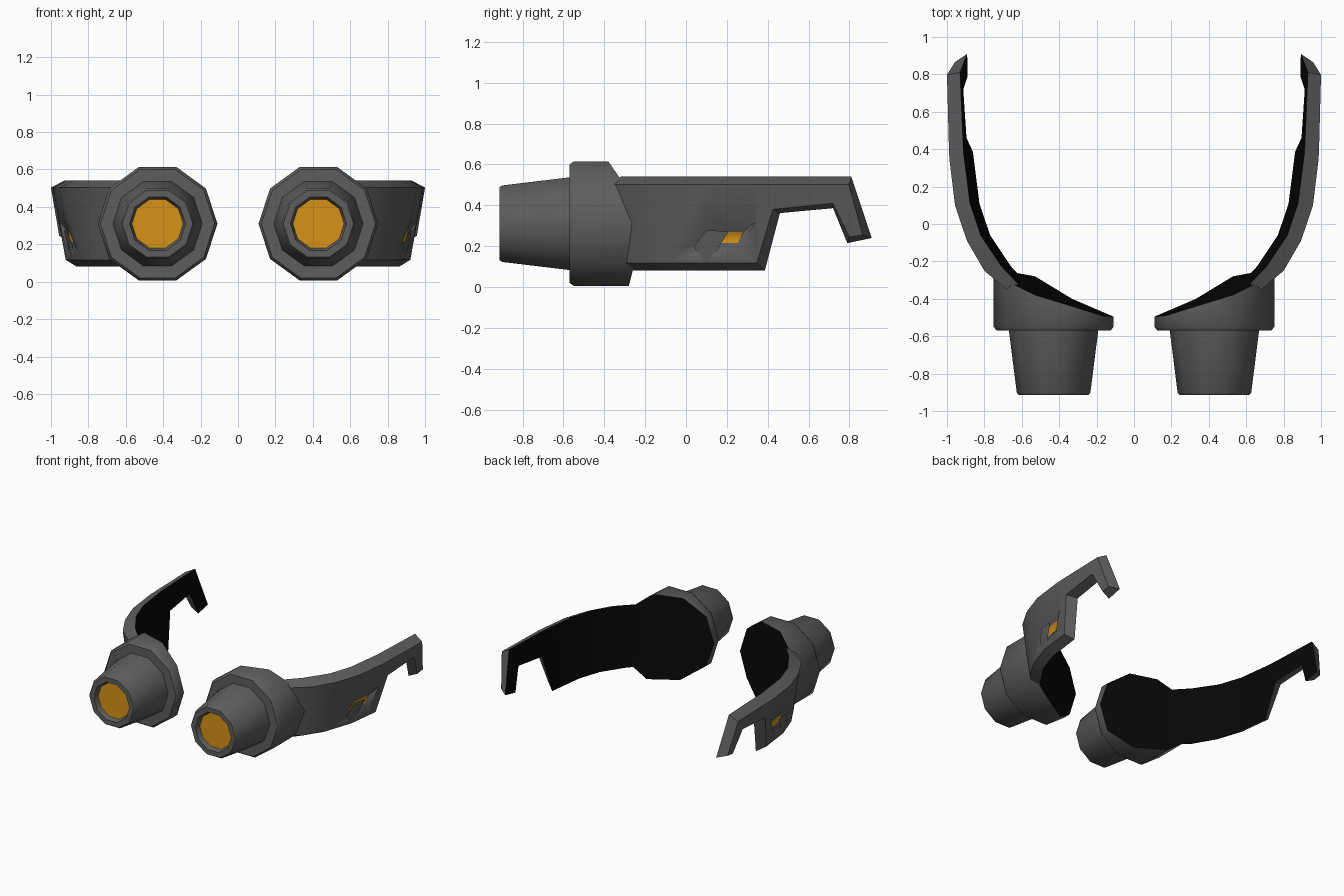
import bpy, math
from mathutils import Vector

if "Cube" in bpy.data.objects:
    bpy.data.objects.remove(bpy.data.objects["Cube"])


def material(name, rgb):
    m = bpy.data.materials.new(name)
    m.diffuse_color = (*rgb, 1)
    m.use_nodes = True
    m.node_tree.nodes["Principled BSDF"].inputs["Base Color"].default_value = m.diffuse_color
    return m


MATS = [material("dark_grey", (0.11, 0.11, 0.11)),
        material("black", (0.002, 0.002, 0.002)),
        material("amber", (0.68, 0.29, 0.008))]
GREY, BLACK, AMBER = 0, 1, 2
CX, CZ, SIDES = 0.43, 0.31, 10


def make(name, verts, faces, mats):
    me = bpy.data.meshes.new(name)
    me.from_pydata(verts, [], faces)
    for m in MATS:
        me.materials.append(m)
    for p, i in zip(me.polygons, mats):
        p.material_index = i
    ob = bpy.data.objects.new(name, me)
    bpy.context.collection.objects.link(ob)
    return ob


def select(ob):
    bpy.ops.object.select_all(action='DESELECT')
    ob.select_set(True)
    bpy.context.view_layer.objects.active = ob


def orient(ob):
    select(ob)
    bpy.ops.object.mode_set(mode='EDIT')
    bpy.ops.mesh.select_all(action='SELECT')
    bpy.ops.mesh.normals_make_consistent(inside=False)
    bpy.ops.object.mode_set(mode='OBJECT')


def finish(ob):
    """Smooth the shallow edges and mirror to the other side."""
    select(ob)
    bpy.ops.object.shade_smooth_by_angle(angle=math.radians(40))
    ob.modifiers.new("other_side", 'MIRROR')


def ring(r, ys):
    """Decagon around the eye axis; ys is one depth or one per corner."""
    if not isinstance(ys, (list, tuple)):
        ys = [ys] * SIDES
    return [(CX + r * math.cos(math.tau * i / SIDES), y,
             CZ + r * math.sin(math.tau * i / SIDES)) for i, y in enumerate(ys)]


def loft(rings, closed=False):
    """Quads between successive rings of equal length."""
    n = len(rings[0])
    faces = []
    for k in range(len(rings) - 1):
        for i in range(n):
            j = (i + 1) % n
            faces.append((k * n + i, k * n + j, (k + 1) * n + j, (k + 1) * n + i))
    return [v for r in rings for v in r], faces


# Eye cup: bevelled front, slanted back edge closed by a black face
back = [-0.26, -0.30, -0.38, -0.44, -0.49, -0.495, -0.49, -0.40, -0.28, -0.25]
v, f = loft([ring(0.305, -0.57), ring(0.32, -0.55), ring(0.32, back)])
f += [tuple(range(SIDES)), tuple(range(2 * SIDES, 3 * SIDES))]
cup = make("eye_cup", v, f, [GREY] * (len(f) - 1) + [BLACK])
orient(cup)
finish(cup)

# Tapered barrel with a recessed rim, and the lens as its floor
v, f = loft([ring(0.24, -0.56), ring(0.197, -0.90), ring(0.188, -0.913),
             ring(0.150, -0.913), ring(0.137, -0.88)])
f += [tuple(range(SIDES)), tuple(range(4 * SIDES, 5 * SIDES))]
barrel = make("barrel_and_lens", v, f, [GREY] * (len(f) - 1) + [AMBER])
orient(barrel)
finish(barrel)

# Temple arm: stations of (x, y top, z top, y bottom, z bottom)
outer = [(x, y, 0.503, y, 0.117) for x, y in
         [(0.67, -0.36), (0.80, -0.25), (0.893, -0.09), (0.957, 0.10), (0.987, 0.347)]]
outer += [(0.99, 0.425, 0.503, 0.425, 0.38), (1.0, 0.797, 0.503, 0.72, 0.41),
          (1.0, 0.865, 0.255, 0.80, 0.245)]
inner = [(x, y, 0.54, y, 0.08) for x, y in
         [(0.62, -0.32), (0.71, -0.225), (0.82, -0.06), (0.877, 0.11), (0.912, 0.386)]]
inner += [(0.915, 0.46, 0.54, 0.46, 0.362), (0.93, 0.81, 0.54, 0.72, 0.386),
          (0.925, 0.91, 0.24, 0.79, 0.215)]


def ends(st, top, lean):
    x, yt, zt, yb, zb = st
    return [(x - lean * (top - zt), yt, zt), (x - lean * (top - zb), yb, zb)]


sections = []
for o, i in zip(outer, inner):
    ot, ob_ = ends(o, 0.503, 0.17)
    it, ib = ends(i, 0.54, 0.11)
    sections.append([ot, ob_, ib, it])
v, f = loft(sections)
mats = [BLACK if k % 4 == 2 else GREY for k in range(len(f))]
last = len(v) - 4
f += [(0, 1, 2, 3), (last, last + 1, last + 2, last + 3)]
arm = make("temple_arm", v, f, mats + [GREY, GREY])
orient(arm)


# Slanted window sunk into the arm, with an amber floor
def surface(y, z):
    for a, b in zip(outer, outer[1:]):
        if a[1] <= y <= b[1]:
            t = (y - a[1]) / (b[1] - a[1])
            return a[0] + t * (b[0] - a[0]) - 0.17 * (0.503 - z)


rim = [(-0.01, 0.176), (0.254, 0.176), (0.337, 0.318), (0.088, 0.318)]
floor = [(0.088, 0.215), (0.254, 0.215), (0.28, 0.27), (0.137, 0.27)]
low = [Vector((surface(y, z) - 0.03, y, z)) for y, z in floor]
high = [Vector((surface(y, z), y, z)) for y, z in rim]
high = [l + (h - l) * 1.4 for l, h in zip(low, high)]
v, f = loft([low, high])
f += [(0, 1, 2, 3), (4, 5, 6, 7)]
cutter = make("window_cutter", v, f, [GREY] * 4 + [AMBER, GREY])
cutter.hide_render = True
orient(cutter)
mod = arm.modifiers.new("window", 'BOOLEAN')
mod.operation = 'DIFFERENCE'
mod.solver = 'EXACT'
mod.object = cutter
select(arm)
bpy.ops.object.modifier_apply(modifier=mod.name)
bpy.data.objects.remove(cutter)
finish(arm)
